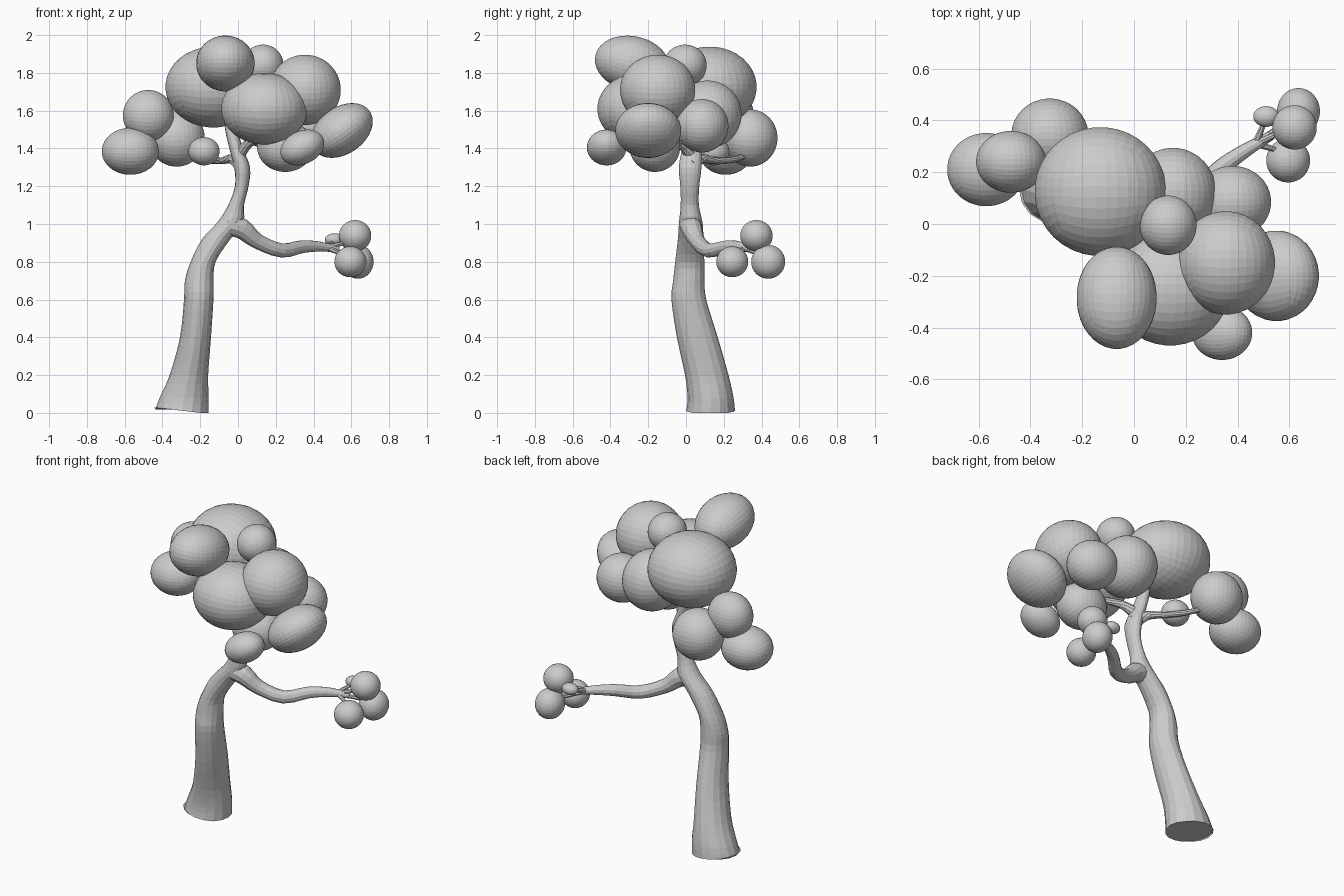
import bpy, bmesh, math
from mathutils import Vector, Matrix


def finish(bm, name):
    bmesh.ops.recalc_face_normals(bm, faces=bm.faces)
    me = bpy.data.meshes.new(name)
    bm.to_mesh(me)
    bm.free()
    ob = bpy.data.objects.new(name, me)
    bpy.context.collection.objects.link(ob)
    return ob


def catmull(pts, steps):
    """Smooth a row of (x, y, z, rx, ry) stations."""
    p = [pts[0]] + list(pts) + [pts[-1]]
    out = []
    for i in range(1, len(p) - 2):
        for s in range(steps):
            t = s / steps
            out.append([0.5 * (2 * b + (c - a) * t + (2 * a - 5 * b + 4 * c - d) * t * t
                               + (3 * b - a - 3 * c + d) * t ** 3)
                        for a, b, c, d in zip(p[i - 1], p[i], p[i + 1], p[i + 2])])
    out.append(list(pts[-1]))
    return out


def limb(name, pts, level=False, sides=16, steps=3):
    """Loft rings along a path; level keeps rings horizontal."""
    path = catmull([q if len(q) == 5 else (*q, q[3]) for q in pts], steps)
    bm = bmesh.new()
    rings = []
    for i, q in enumerate(path):
        a, b = path[max(i - 1, 0)], path[min(i + 1, len(path) - 1)]
        if level:
            u, v = Vector((1, 0, 0)), Vector((0, 1, 0))
        else:
            t = (Vector(b[:3]) - Vector(a[:3])).normalized()
            u = t.cross(Vector((0.3, -0.8, 0.1))).normalized()
            v = t.cross(u)
        rings.append([bm.verts.new(Vector(q[:3])
                      + u * q[3] * math.cos(2 * math.pi * k / sides)
                      + v * q[4] * math.sin(2 * math.pi * k / sides)) for k in range(sides)])
    for r0, r1 in zip(rings, rings[1:]):
        for k in range(sides):
            n = (k + 1) % sides
            bm.faces.new((r0[k], r0[n], r1[n], r1[k]))
    bm.faces.new(rings[0])
    bm.faces.new(rings[-1])
    if level:
        # the outer side of the foot sits slightly higher than the inner side
        for vert in rings[0]:
            vert.co.z = max(0, (-0.2 - vert.co.x) * 0.12)
    return finish(bm, name)


def puff(name, centre, radii, tilt_x=0, tilt_y=0):
    """Rounded leaf clump from a cube turned into a sphere."""
    bm = bmesh.new()
    bmesh.ops.create_cube(bm, size=2)
    bmesh.ops.subdivide_edges(bm, edges=bm.edges, cuts=8, use_grid_fill=True)
    for v in bm.verts:
        v.co = Vector([math.tan(c * math.pi / 4) for c in v.co]).normalized()
    m = (Matrix.Translation(centre) @ Matrix.Rotation(math.radians(tilt_x), 4, 'X')
         @ Matrix.Rotation(math.radians(tilt_y), 4, 'Y') @ Matrix.Diagonal((*radii, 1)))
    bm.transform(m)
    return finish(bm, name)


# Trunk
limb("trunk", [
    (-0.30, 0.13, 0.00, 0.143, 0.13), (-0.285, 0.13, 0.08, 0.13, 0.122),
    (-0.26, 0.11, 0.20, 0.102, 0.115), (-0.225, 0.06, 0.40, 0.082, 0.108),
    (-0.208, 0.015, 0.60, 0.078, 0.092), (-0.205, 0.015, 0.70, 0.076, 0.083),
    (-0.185, 0.02, 0.80, 0.066, 0.077), (-0.115, 0.025, 0.92, 0.075, 0.068),
    (-0.04, 0.025, 1.01, 0.068, 0.062), (-0.01, 0.02, 1.10, 0.042, 0.048),
    (0.02, 0.02, 1.20, 0.036, 0.05), (0.022, 0.022, 1.30, 0.042, 0.06),
    (-0.01, 0.03, 1.40, 0.036, 0.05), (-0.035, 0.04, 1.50, 0.033, 0.04),
    (-0.05, 0.05, 1.62, 0.025, 0.03)], level=True)

# Long low branch with its twigs
limb("low_branch", [
    (-0.06, 0.02, 1.00, 0.06), (0.02, 0.03, 0.975, 0.056), (0.10, 0.06, 0.91, 0.042),
    (0.23, 0.12, 0.86, 0.038), (0.34, 0.22, 0.88, 0.034), (0.44, 0.29, 0.88, 0.026),
    (0.53, 0.34, 0.865, 0.017)], sides=12)
for tip in ((0.60, 0.37, 0.91), (0.60, 0.40, 0.83), (0.57, 0.28, 0.83), (0.51, 0.41, 0.91)):
    limb("low_twig", [(0.47, 0.31, 0.875, 0.016), (*tip, 0.008)], sides=8)

# Upper side branches reaching into the crown
limb("back_branch", [
    (0.02, 0.02, 1.31, 0.045), (-0.03, 0.08, 1.345, 0.027), (-0.09, 0.16, 1.335, 0.018),
    (-0.17, 0.25, 1.34, 0.017), (-0.27, 0.34, 1.37, 0.012)], sides=10)
limb("back_twig", [(-0.09, 0.16, 1.335, 0.014), (-0.16, 0.15, 1.37, 0.01)], sides=8)
limb("front_branch", [
    (0.0, 0.03, 1.36, 0.035), (0.06, -0.03, 1.43, 0.025), (0.15, -0.10, 1.46, 0.018)], sides=10)

# Leaf clumps: centre, radii, tilt about x, tilt about y
crown = [
    ((-0.13, 0.125, 1.725), (0.255, 0.25, 0.215), 0, 0),
    ((-0.067, -0.285, 1.85), (0.155, 0.20, 0.145), -12, 0),
    ((0.14, -0.25, 1.61), (0.23, 0.22, 0.19), 0, 0),
    ((0.355, -0.15, 1.71), (0.19, 0.20, 0.187), 0, 0),
    ((0.55, -0.20, 1.495), (0.18, 0.175, 0.125), 0, -35),
    ((0.34, -0.42, 1.405), (0.122, 0.105, 0.088), 0, -25),
    ((0.25, -0.165, 1.41), (0.15, 0.135, 0.135), 0, 0),
    ((-0.325, 0.34, 1.455), (0.15, 0.145, 0.152), 0, 0),
    ((-0.57, 0.21, 1.385), (0.152, 0.142, 0.125), 0, 0),
    ((-0.475, 0.24, 1.575), (0.135, 0.12, 0.135), 0, 0),
    ((-0.18, 0.15, 1.385), (0.083, 0.08, 0.075), 0, 0),
    ((0.15, 0.115, 1.58), (0.17, 0.18, 0.18), 0, 0),
    ((0.38, 0.085, 1.52), (0.15, 0.14, 0.142), 0, 0),
    ((0.132, -0.005, 1.84), (0.11, 0.115, 0.11), 0, 0),
]
low = [
    ((0.62, 0.373, 0.938), (0.086, 0.086, 0.083), 0, 0),
    ((0.635, 0.435, 0.80), (0.083, 0.09, 0.09), 0, 0),
    ((0.595, 0.245, 0.80), (0.085, 0.085, 0.082), 0, 0),
    ((0.51, 0.415, 0.917), (0.05, 0.04, 0.034), 0, 0),
]
for group, clumps in (("crown_leaves", crown), ("low_leaves", low)):
    for i, c in enumerate(clumps):
        puff(f"{group}_{i + 1}", *c)
